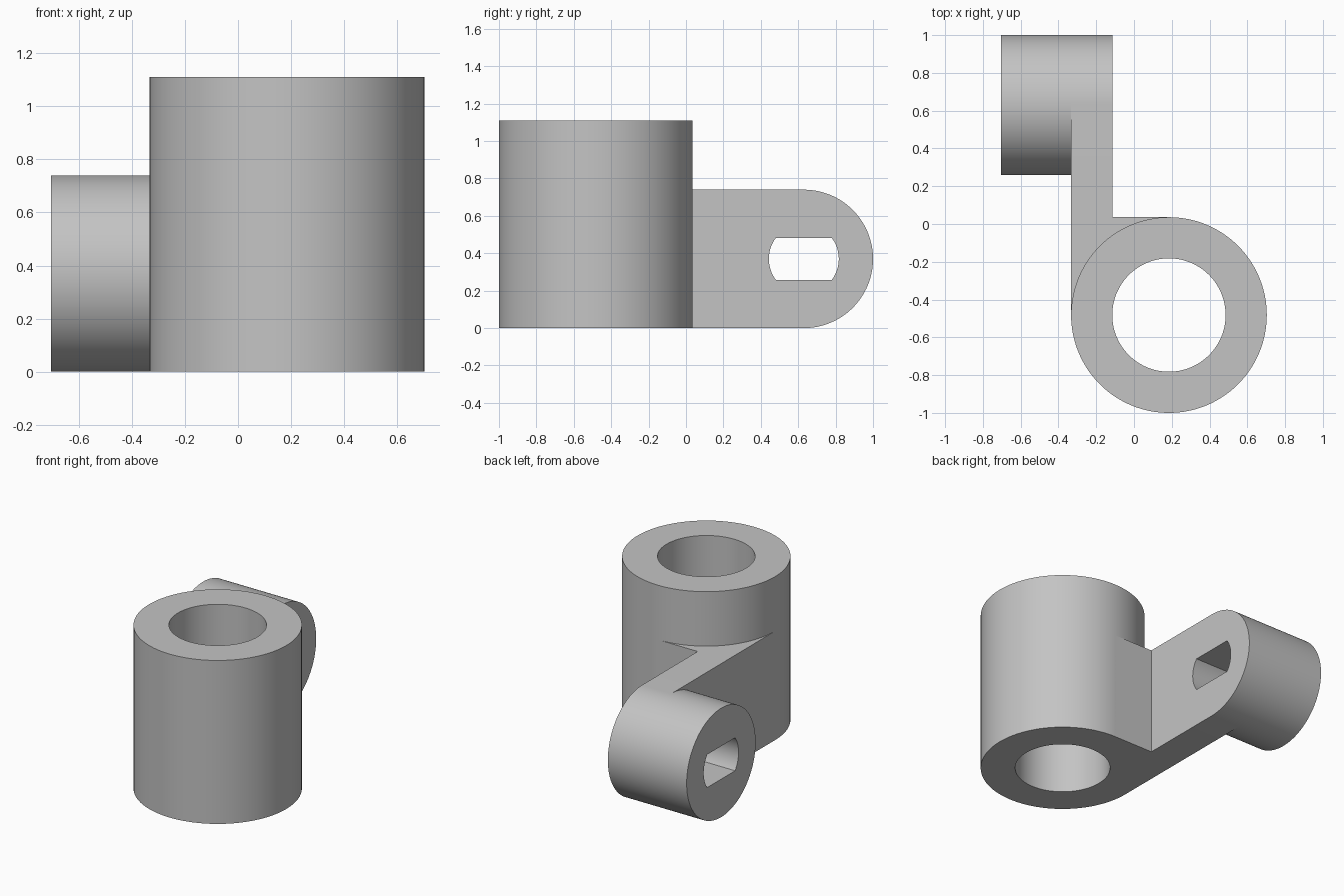
import bpy
import bmesh
from math import pi, sin, cos, asin, radians

cube = bpy.data.objects.get("Cube")
if cube:
    bpy.data.objects.remove(cube, do_unlink=True)

grey = bpy.data.materials.new("neutral grey")
grey.use_nodes = True
grey.diffuse_color = (0.55, 0.55, 0.55, 1)
grey.node_tree.nodes["Principled BSDF"].inputs["Base Color"].default_value = grey.diffuse_color

# Shared dimensions
TUBE = (0.185, -0.482)
TUBE_R, BORE_R, TUBE_H = 0.518, 0.30, 1.11
EYE = (0.63, 0.37)
EYE_R, SLOT_R, SLOT_HALF = 0.37, 0.187, 0.112
ARM_LEFT, ARM_RIGHT, BOSS_END = -0.113, -0.333, -0.705
TUBE_BACK = TUBE[1] + TUBE_R


def arc(centre, r, start, end, n):
    """Points along an arc, both ends included."""
    steps = [start + (end - start) * i / n for i in range(n + 1)]
    return [(centre[0] + r * cos(a), centre[1] + r * sin(a)) for a in steps]


def circle(centre, r, n=128):
    return arc(centre, r, 0, 2 * pi, n)[:-1]


def prism(name, loops, low, high, axis):
    """Extrude an outline, with optional hole loops, along the x or z axis."""
    bm = bmesh.new()
    for loop in loops:
        pts = [(low, u, v) if axis == "x" else (u, v, low) for u, v in loop]
        verts = [bm.verts.new(p) for p in pts]
        for a, b in zip(verts, verts[1:] + verts[:1]):
            bm.edges.new((a, b))
    bmesh.ops.triangle_fill(bm, edges=bm.edges[:], use_beauty=True)
    ext = bmesh.ops.extrude_face_region(bm, geom=bm.faces[:], use_keep_orig=True)
    moved = [g for g in ext["geom"] if isinstance(g, bmesh.types.BMVert)]
    d = high - low
    bmesh.ops.translate(bm, verts=moved, vec=(d, 0, 0) if axis == "x" else (0, 0, d))
    bmesh.ops.recalc_face_normals(bm, faces=bm.faces[:])
    mesh = bpy.data.meshes.new(name)
    bm.to_mesh(mesh)
    bm.free()
    mesh.materials.append(grey)
    obj = bpy.data.objects.new(name, mesh)
    bpy.context.collection.objects.link(obj)
    bpy.ops.object.select_all(action="DESELECT")
    obj.select_set(True)
    bpy.context.view_layer.objects.active = obj
    bpy.ops.object.shade_smooth_by_angle(angle=radians(30))
    return obj


# Upright tube with a through bore
prism("tube", [circle(TUBE, TUBE_R), circle(TUBE, BORE_R)], 0, TUBE_H, "z")

# Web filling the corner between the tube and the arm
web = arc(TUBE, TUBE_R, pi, pi / 2, 32) + [(ARM_RIGHT, TUBE_BACK)]
prism("web", [web], 0, 2 * EYE_R, "z")

# Slot: a round hole with flat top and bottom
t = asin(SLOT_HALF / SLOT_R)
slot = arc(EYE, SLOT_R, -t, t, 16) + arc(EYE, SLOT_R, pi - t, pi + t, 16)

# Arm plate with a rounded end
arm = arc(EYE, EYE_R, -pi / 2, pi / 2, 64) + [(TUBE_BACK, 2 * EYE_R), (TUBE_BACK, 0)]
prism("arm", [arm, slot], ARM_RIGHT, ARM_LEFT, "x")

# Round boss on the outer side of the arm
prism("boss", [circle(EYE, EYE_R), slot], BOSS_END, ARM_RIGHT, "x")
